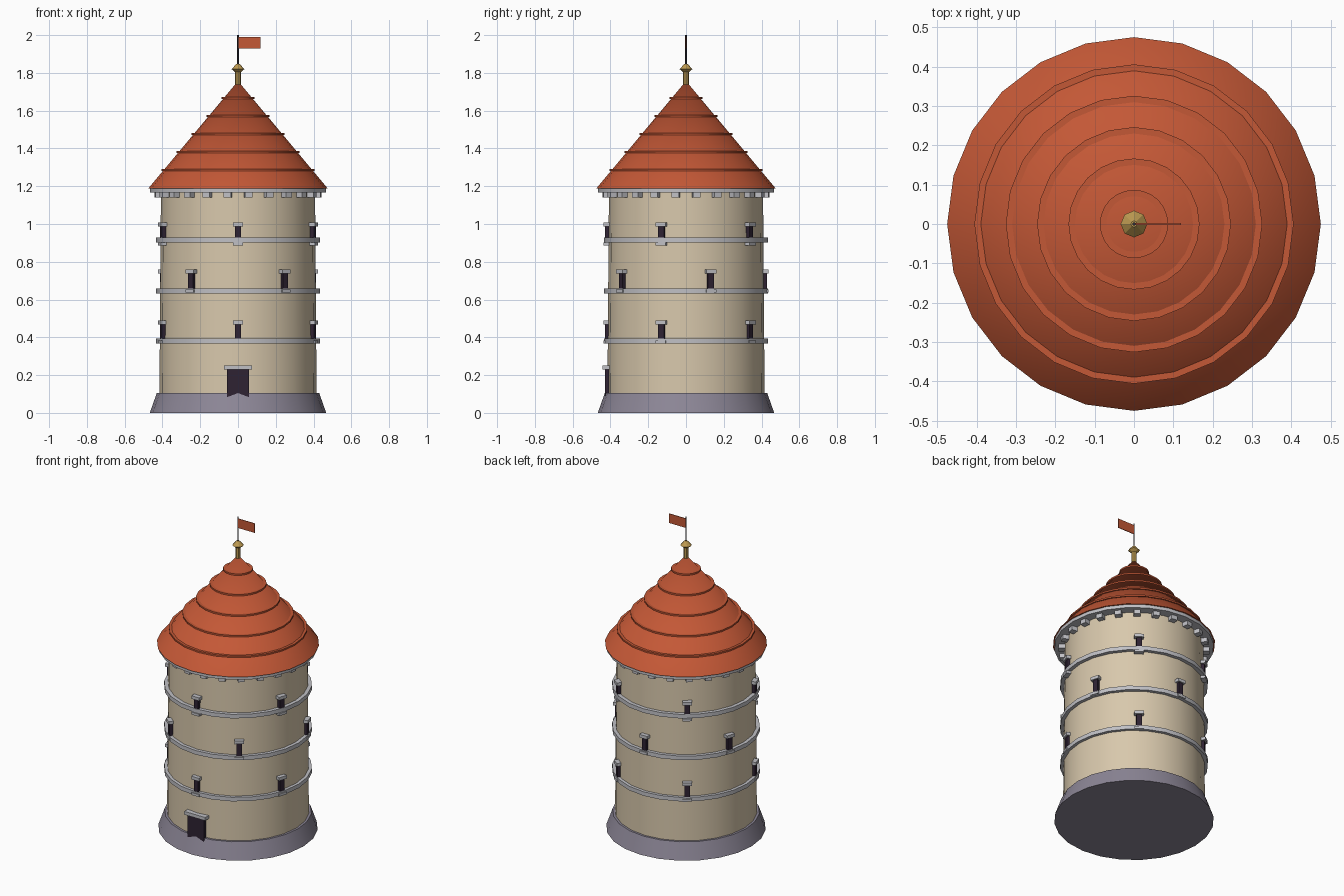
import bpy, bmesh, math
from mathutils import Matrix

if "Cube" in bpy.data.objects:
    bpy.data.objects.remove(bpy.data.objects["Cube"])

SIDES = 24


def material(name, r, g, b):
    def lin(c):
        c /= 255
        return c / 12.92 if c < 0.04045 else ((c + 0.055) / 1.055) ** 2.4
    m = bpy.data.materials.new(name)
    m.diffuse_color = (lin(r), lin(g), lin(b), 1)
    m.use_nodes = True
    m.node_tree.nodes["Principled BSDF"].inputs["Base Color"].default_value = m.diffuse_color
    return m


PLASTER = material("cream plaster", 216, 200, 172)
TILE = material("red tile", 196, 88, 54)
TRIM = material("light grey stone", 192, 192, 197)
BASE = material("purple grey stone", 140, 134, 150)
DARK = material("dark opening", 46, 34, 50)
GOLD = material("gold", 190, 155, 82)
IRON = material("dark iron", 48, 44, 50)


def finish(name, bm, mat, smooth=False):
    bmesh.ops.recalc_face_normals(bm, faces=bm.faces)
    me = bpy.data.meshes.new(name)
    bm.to_mesh(me)
    bm.free()
    me.materials.append(mat)
    ob = bpy.data.objects.new(name, me)
    bpy.context.collection.objects.link(ob)
    if smooth:
        bpy.ops.object.select_all(action='DESELECT')
        ob.select_set(True)
        bpy.context.view_layer.objects.active = ob
        bpy.ops.object.shade_smooth_by_angle(angle=math.radians(25))
    return ob


def lathe(name, profile, mat, sides=SIDES, smooth=True, closed=False):
    """Turn (radius, z) points around z; closed makes a hollow ring."""
    bm = bmesh.new()
    rings = []
    for r, z in profile:
        if r == 0:
            rings.append([bm.verts.new((0, 0, z))] * sides)
        else:
            rings.append([bm.verts.new((r * math.cos(math.tau * i / sides),
                                        r * math.sin(math.tau * i / sides), z))
                          for i in range(sides)])
    pairs = list(zip(rings, rings[1:]))
    if closed:
        pairs.append((rings[-1], rings[0]))
    for a, b in pairs:
        for i in range(sides):
            j = (i + 1) % sides
            quad = list(dict.fromkeys((a[i], a[j], b[j], b[i])))
            bm.faces.new(quad)
    if not closed:
        for ring, (r, z) in ((rings[0], profile[0]), (rings[-1], profile[-1])):
            if r > 0:
                bm.faces.new(ring)
    return finish(name, bm, mat, smooth)


def ring(name, inner, outer, z0, z1, mat):
    return lathe(name, [(inner, z0), (outer, z0), (outer, z1), (inner, z1)], mat, closed=True)


def blocks(name, angles, r0, r1, width, spans, mat):
    """Boxes standing between two radii at each angle (degrees) and z span."""
    bm = bmesh.new()
    for z0, z1 in spans:
        for a in angles:
            m = (Matrix.Rotation(math.radians(a), 4, 'Z')
                 @ Matrix.Translation(((r0 + r1) / 2, 0, (z0 + z1) / 2))
                 @ Matrix.Diagonal((r1 - r0, width, z1 - z0, 1)))
            bmesh.ops.create_cube(bm, size=1, matrix=m)
    return finish(name, bm, mat)


# Sloped footing and tower wall
lathe("footing", [(0.467, 0), (0.43, 0.105)], BASE)
lathe("wall", [(0.416, 0.10), (0.408, 1.18)], PLASTER)

# Stone bands, each with a row of five windows above
for n, (z, start) in enumerate(((0.38, -90), (0.646, -54), (0.915, -90)), 1):
    ring(f"band_{n}", 0.39, 0.433, z - 0.013, z + 0.013, TRIM)
    angles = [start + 72 * k for k in range(5)]
    top = (0.468, 0.738, 0.987)[n - 1]
    blocks(f"windows_{n}", angles, 0.38, 0.428, 0.032, [(top - 0.085, top + 0.004)], DARK)
    blocks(f"window_lintels_{n}", angles, 0.38, 0.437, 0.055, [(top, top + 0.02)], TRIM)
    blocks(f"window_sills_{n}", angles, 0.38, 0.437, 0.055, [(top - 0.101, top - 0.085)], TRIM)

# Door
blocks("door", [-90], 0.37, 0.43, 0.116, [(0.06, 0.232)], DARK)
blocks("door_lintel", [-90], 0.37, 0.441, 0.15, [(0.229, 0.25)], TRIM)

# Cornice carried by corbels
ring("cornice", 0.39, 0.467, 1.167, 1.19, TRIM)
blocks("corbels", [7.5 + 15 * k for k in range(24)], 0.39, 0.442, 0.04, [(1.14, 1.17)], TRIM)

# Conical roof with raised tile courses
EAVE, EAVE_Z, APEX_Z = 0.475, 1.188, 1.757
lathe("roof", [(EAVE, EAVE_Z), (0, APEX_Z)], TILE)
for n in range(1, 6):
    z = EAVE_Z + 0.0955 * n - 0.003
    r = EAVE * (APEX_Z - z) / (APEX_Z - EAVE_Z)
    ring(f"tile_course_{n}", r - 0.02, r + 0.008, z, z + 0.010, TILE)

# Finial, pole and flag
lathe("finial", [(0.016, 1.735), (0.016, 1.805), (0.034, 1.82), (0.008, 1.848)],
      GOLD, sides=8, smooth=False)
lathe("flag_pole", [(0.004, 1.83), (0.004, 2.0)], IRON, sides=8, smooth=False)
blocks("flag", [0], 0.002, 0.12, 0.004, [(1.93, 1.99)], TILE)
